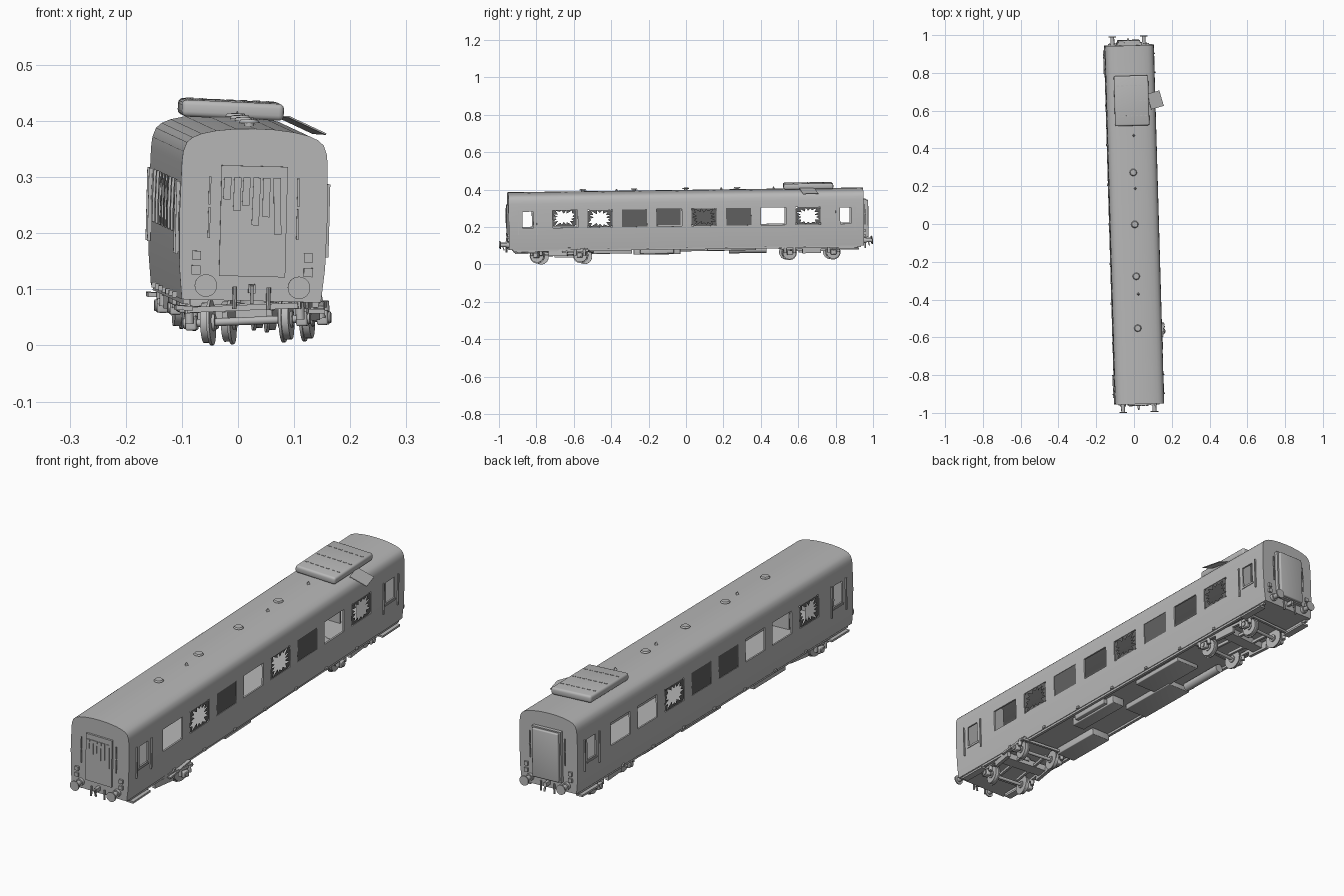
import bpy, bmesh, math, random
from mathutils import Matrix, Vector

random.seed(4)
cube = bpy.data.objects.get("Cube")
if cube:
    bpy.data.objects.remove(cube)


def material(name, value):
    m = bpy.data.materials.new(name)
    m.use_nodes = True
    m.diffuse_color = (value, value, value, 1)
    m.node_tree.nodes["Principled BSDF"].inputs["Base Color"].default_value = (value, value, value, 1)
    return m


GREY = material("body grey", 0.48)
DARK = material("dark glass", 0.12)
parts = []


def place(loc, rot=(0, 0, 0)):
    return (Matrix.Translation(loc) @ Matrix.Rotation(rot[2], 4, 'Z')
            @ Matrix.Rotation(rot[0], 4, 'X') @ Matrix.Rotation(rot[1], 4, 'Y'))


def box(bm, loc, size, rot=(0, 0, 0), bevel=0):
    vs = bmesh.ops.create_cube(bm, size=1, matrix=place(loc, rot) @ Matrix.Diagonal((*size, 1)))["verts"]
    if bevel:
        edges = list({e for v in vs for e in v.link_edges})
        bmesh.ops.bevel(bm, geom=edges, offset=bevel, segments=3, affect='EDGES', profile=0.5)


def cyl(bm, loc, r, depth, axis='Z', r2=None, seg=20):
    turn = {'X': (0, math.pi / 2, 0), 'Y': (math.pi / 2, 0, 0), 'Z': (0, 0, 0)}[axis]
    bmesh.ops.create_cone(bm, cap_ends=True, segments=seg, radius1=r, radius2=r if r2 is None else r2,
                          depth=depth, matrix=place(loc, turn))


def finish(name, bm, mat=GREY, matrix=Matrix()):
    me = bpy.data.meshes.new(name)
    bm.to_mesh(me)
    bm.free()
    me.transform(matrix)
    me.materials.append(mat)
    ob = bpy.data.objects.new(name, me)
    bpy.context.scene.collection.objects.link(ob)
    parts.append(ob)
    return ob


def cut(ob, cutter):
    mod = ob.modifiers.new("cut", 'BOOLEAN')
    mod.operation, mod.solver, mod.object = 'DIFFERENCE', 'EXACT', cutter
    bpy.context.view_layer.objects.active = ob
    bpy.ops.object.modifier_apply(modifier=mod.name)
    parts.remove(cutter)
    bpy.data.objects.remove(cutter)


# Carriage section, extruded along y
HALF = [(.124, .09), (.130, .15), (.132, .24), (.130, .335), (.128, .354), (.122, .370),
        (.112, .379), (.096, .386), (.07, .392), (.035, .396)]
SECTION = HALF + [(0, .397)] + [(-x, z) for x, z in reversed(HALF)]


def tube(y0, y1, inset=0):
    bm = bmesh.new()
    k = 1 - inset / .13
    vs = [bm.verts.new((x * k, y0, .243 + (z - .243) * (1 - inset / .153))) for x, z in SECTION]
    face = bm.faces.new(vs)
    out = bmesh.ops.extrude_face_region(bm, geom=[face])
    bmesh.ops.translate(bm, vec=(0, y1 - y0, 0), verts=[v for v in out["geom"] if isinstance(v, bmesh.types.BMVert)])
    bmesh.ops.recalc_face_normals(bm, faces=bm.faces)
    return bm


body = finish("carriage_body", tube(-.952, .947))
cut(body, finish("interior_cutter", tube(-.944, .939, .007)))
WINDOW_Y = [(i - 3.5) * .1856 for i in range(8)]
WZ, WW, WH = .253, .134, .093
bm = bmesh.new()
for y in WINDOW_Y:
    box(bm, (0, y, WZ), (.4, WW, WH))
for y in (-.85, .85):
    box(bm, (0, y, WZ - .002), (.4, .058, .087))
cut(body, finish("window_cutter", bm))

# Interior partitions between saloon and end doors
bm = bmesh.new()
for y in (-.765, .765):
    for s in (-1, 1):
        box(bm, (s * .079, y, .23), (.085, .006, .265))
finish("partitions", bm)

# Window panes: whole ones and shattered ones with a jagged hole
bm = bmesh.new()
for s, whole in ((1, (2, 5)), (-1, (3, 4))):
    for i in whole:
        box(bm, (s * .128, WINDOW_Y[i], WZ), (.002, WW, WH))
finish("window_panes", bm, DARK)

bm = bmesh.new()
for s, broken in ((1, (1, 4, 7)), (-1, (0, 5))):
    for i in broken:
        rings = []
        for k in range(28):
            a = k * math.tau / 28
            c, d = math.cos(a), math.sin(a)
            f = 1 / max(abs(c), abs(d))
            g = f * (random.uniform(.45, .7) if k % 2 else random.uniform(.78, .97))
            rings.append([bm.verts.new((s * .129, WINDOW_Y[i] + c * q * WW / 2, WZ + d * q * WH / 2)) for q in (f, g)])
        for k in range(28):
            p, q = rings[k], rings[(k + 1) % 28]
            bm.faces.new((p[0], q[0], q[1], p[1]))
finish("broken_panes", bm, DARK)

# Side doors: thin raised edges and grab rails
bm = bmesh.new()
for s in (-1, 1):
    for e in (-1, 1):
        for dy in (-.05, .05):
            box(bm, (s * .134, e * .85 + dy, .235), (.006, .005, .13))
        box(bm, (s * .131, e * .85, .2), (.006, .07, .006))
finish("side_door_rails", bm)

# End doors, front one with torn hanging strips
bm = bmesh.new()
box(bm, (0, -.954, .232), (.118, .012, .197))
for x, h in zip((-.048, -.03, -.014, .004, .022, .042), (.04, .06, .05, .085, .07, .1)):
    box(bm, (x, -.962, .31 - h / 2), (.013, .003, h), (0, random.uniform(-.04, .04), 0))
finish("front_end_door", bm)
bm = bmesh.new()
box(bm, (0, .952, .232), (.13, .02, .21))
box(bm, (0, .966, .232), (.118, .016, .2), bevel=.004)
finish("back_end_door", bm)

# Buffers, couplers, lamps, and rails on both ends
bm = bmesh.new()
for e, y in ((-1, -.95), (1, .945)):
    for s in (-1, 1):
        cyl(bm, (s * .083, y + e * .02, .116), .01, .05, 'Y')
        cyl(bm, (s * .083, y + e * .005, .116), .015, .02, 'Y')
        cyl(bm, (s * .083, y + e * .047, .116), .02, .005, 'Y', seg=28)
        for z in (.143, .169):
            box(bm, (s * .1, y + e * .004, z), (.016, .012, .016))
        for z, h in ((.285, .05), (.228, .055)):
            box(bm, (s * .079, y + e * .01, z), (.004, .004, h))
        cyl(bm, (s * .03, y + e * .012, .095), .004, .04, seg=8)
    box(bm, (0, y + e * .015, .112), (.012, .03, .016))
    box(bm, (0, y + e * .03, .102), (.006, .006, .034), (.3, 0, 0))
finish("end_fittings", bm)

# Roof vents and small fins
bm = bmesh.new()
for y in (-.55, -.275, 0, .275):
    cyl(bm, (0, y, .399), .009, .012)
    cyl(bm, (0, y, .405), .019, .006, r2=.015, seg=24)
for y in (-.37, .19, .47):
    cyl(bm, (.008, y, .402), .01, .016, r2=0, seg=4)
finish("roof_vents", bm)

# Roof unit with rows of slots and a hanging flap
bm = bmesh.new()
box(bm, (.002, .655, .41), (.182, .265, .03), (0, .02, 0), bevel=.009)
for row in (-.08, 0, .08):
    for k in range(7):
        box(bm, (-.07 + k * .024, .655 + row, .4255 - (-.07 + k * .024) * .02), (.014, .004, .002))
finish("roof_unit", bm)
bm = bmesh.new()
box(bm, (.128, .655, .385), (.075, .085, .003), (0, .4, .25))
finish("roof_flap", bm)

# Underframe: sills, equipment boxes, tank, steps
bm = bmesh.new()
for s in (-1, 1):
    box(bm, (s * .115, 0, .087), (.012, 1.86, .012))
    for e in (-1, 1):
        box(bm, (s * .118, e * .86, .074), (.03, .12, .008))
        box(bm, (s * .11, e * .86, .084), (.006, .1, .02))
    for k in range(7):
        box(bm, (s * .128, (k - 3) * .21, .094), (.008, .012, .01))
finish("sills_and_steps", bm)
bm = bmesh.new()
for x, y, w, l, h in ((.06, -.16, .06, .25, .034), (-.07, -.4, .09, .22, .03),
                      (-.06, .07, .11, .27, .022), (.04, .24, .11, .26, .018)):
    box(bm, (x, y, .09 - h / 2), (w, l, h), bevel=.003)
box(bm, (.1, -.16, .072), (.02, .18, .022), bevel=.003)
cyl(bm, (-.08, .33, .07), .018, .2, 'Y')
finish("equipment_boxes", bm)
bm = bmesh.new()
box(bm, (.128, -.6, .085), (.02, .14, .008), (.12, 0, 0))
finish("loose_step", bm)


# Bogies: flanged wheels on axles, side frames, springs and bolster
def bogie(name, loc, rot):
    bm = bmesh.new()
    for e in (-1, 1):
        y = e * .1175
        cyl(bm, (0, y, 0), .007, .21, 'X', seg=12)
        for s in (-1, 1):
            cyl(bm, (s * .073, y, 0), .036, .013, 'X', seg=28)
            cyl(bm, (s * .065, y, 0), .041, .005, 'X', seg=28)
            cyl(bm, (s * .07, y, 0), .015, .026, 'X', seg=16)
            box(bm, (s * .1, y, 0), (.02, .03, .026), bevel=.004)
            cyl(bm, (s * .108, y, 0), .01, .012, 'X', seg=12)
            for d in (-.025, .025):
                cyl(bm, (s * .1, y + d, .014), .008, .03, seg=12)
    for s in (-1, 1):
        box(bm, (s * .098, 0, .024), (.012, .32, .012))
        box(bm, (s * .098, 0, .008), (.014, .1, .024))
        box(bm, (s * .04, 0, .012), (.01, .23, .012))
        box(bm, (0, s * .16, .024), (.2, .01, .01))
    box(bm, (0, 0, .018), (.2, .05, .026))
    cyl(bm, (0, 0, .032), .03, .02)
    finish(name, bm, GREY, place(loc, rot))


bogie("front_bogie", (.02, -.672, .052), (0, -.067, -.186))
bogie("back_bogie", (0, .66, .056), (0, 0, .07))

# The whole carriage leans a little; set it down on the ground
lean = Matrix.Translation((0, 0, .243)) @ place((0, 0, 0), (.0135, .025, .029)) @ Matrix.Translation((0, 0, -.243))
for ob in parts:
    ob.data.transform(lean)
low = min(v.co.z for ob in parts for v in ob.data.vertices)
bpy.ops.object.select_all(action='DESELECT')
for ob in parts:
    ob.data.transform(Matrix.Translation((0, 0, -low)))
    ob.select_set(True)
bpy.context.view_layer.objects.active = body
bpy.ops.object.shade_smooth_by_angle(angle=math.radians(35))
